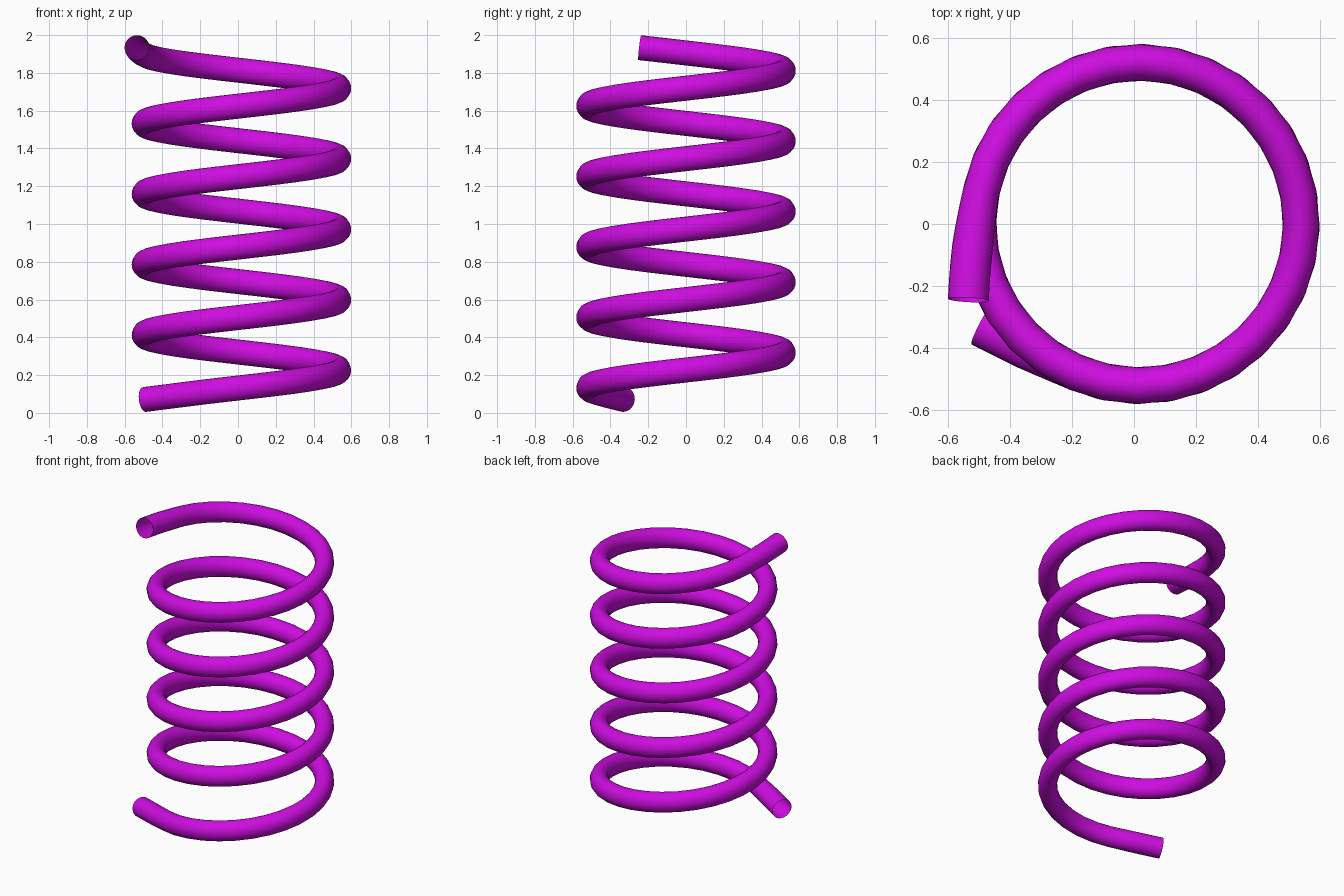
import bpy, bmesh, math
from mathutils import Vector

cube = bpy.data.objects.get("Cube")
if cube:
    bpy.data.objects.remove(cube)

RADIUS, CENTRE_X, PITCH, Z_SIDE = 0.522, 0.018, 0.373, 0.227
RISE = PITCH / (2 * math.pi * RADIUS)      # climb per unit of plan length
TUBE_HIGH, TUBE_WIDE = 0.066, 0.059        # half height, half width of the wire
STEPS, SIDES, TAIL = 32, 24, 6
A0, A1 = math.radians(-115), math.radians(4 * 360 + 169)


def on_coil(a):
    return Vector((CENTRE_X + RADIUS * math.cos(a), RADIUS * math.sin(a),
                   Z_SIDE + PITCH * a / (2 * math.pi)))


def tail(a, sign, tip_xy):
    """Gently bending tail from the coil at angle a to a tip, with wire width."""
    start = on_coil(a)
    tangent = sign * Vector((-math.sin(a), math.cos(a), 0))
    tip = Vector((*tip_xy, 0))
    length = (tip.xy - start.xy).length
    tip.z = start.z + sign * RISE * length
    bend = start + tangent * length / 2
    bend.z = (start.z + tip.z) / 2
    pts = []
    for i in range(1, TAIL + 1):
        t = i / TAIL
        p = start * (1 - t) ** 2 + bend * 2 * t * (1 - t) + tip * t * t
        pts.append((p, TUBE_WIDE + (TUBE_HIGH - TUBE_WIDE) * min(1, t * 2)))
    return pts


# Path of the wire: lower tail, regular turns, upper tail
count = round((A1 - A0) / (2 * math.pi) * STEPS)
path = tail(A0, -1, (-0.495, -0.33))[::-1]
path += [(on_coil(A0 + (A1 - A0) * i / count), TUBE_WIDE) for i in range(count + 1)]
path += tail(A1, 1, (-0.535, -0.245))

# Sweep an open tube along the path
bm = bmesh.new()
rings = []
for i, (p, wide) in enumerate(path):
    ahead = path[min(i + 1, len(path) - 1)][0]
    behind = path[max(i - 1, 0)][0]
    t = (ahead - behind).normalized()
    out = t.cross(Vector((0, 0, 1))).normalized()
    up = out.cross(t)
    rings.append([bm.verts.new(p + out * wide * math.cos(b) + up * TUBE_HIGH * math.sin(b))
                  for b in (2 * math.pi * k / SIDES for k in range(SIDES))])
for r, s in zip(rings, rings[1:]):
    for k in range(SIDES):
        n = (k + 1) % SIDES
        bm.faces.new((r[k], s[k], s[n], r[n])).smooth = True
bm.normal_update()
# Make the faces point away from the wire's core
f = bm.faces[0] if not bm.faces.ensure_lookup_table() else None
if f.normal.dot(f.calc_center_median() - path[0][0]) < 0:
    bmesh.ops.reverse_faces(bm, faces=bm.faces[:])

mesh = bpy.data.meshes.new("coil_spring")
bm.to_mesh(mesh)
bm.free()
spring = bpy.data.objects.new("coil_spring", mesh)
bpy.context.collection.objects.link(spring)

# Magenta paint
paint = bpy.data.materials.new("magenta")
paint.use_nodes = True
colour = (0.62, 0.004, 0.75, 1)
paint.diffuse_color = colour
paint.node_tree.nodes["Principled BSDF"].inputs["Base Color"].default_value = colour
mesh.materials.append(paint)
